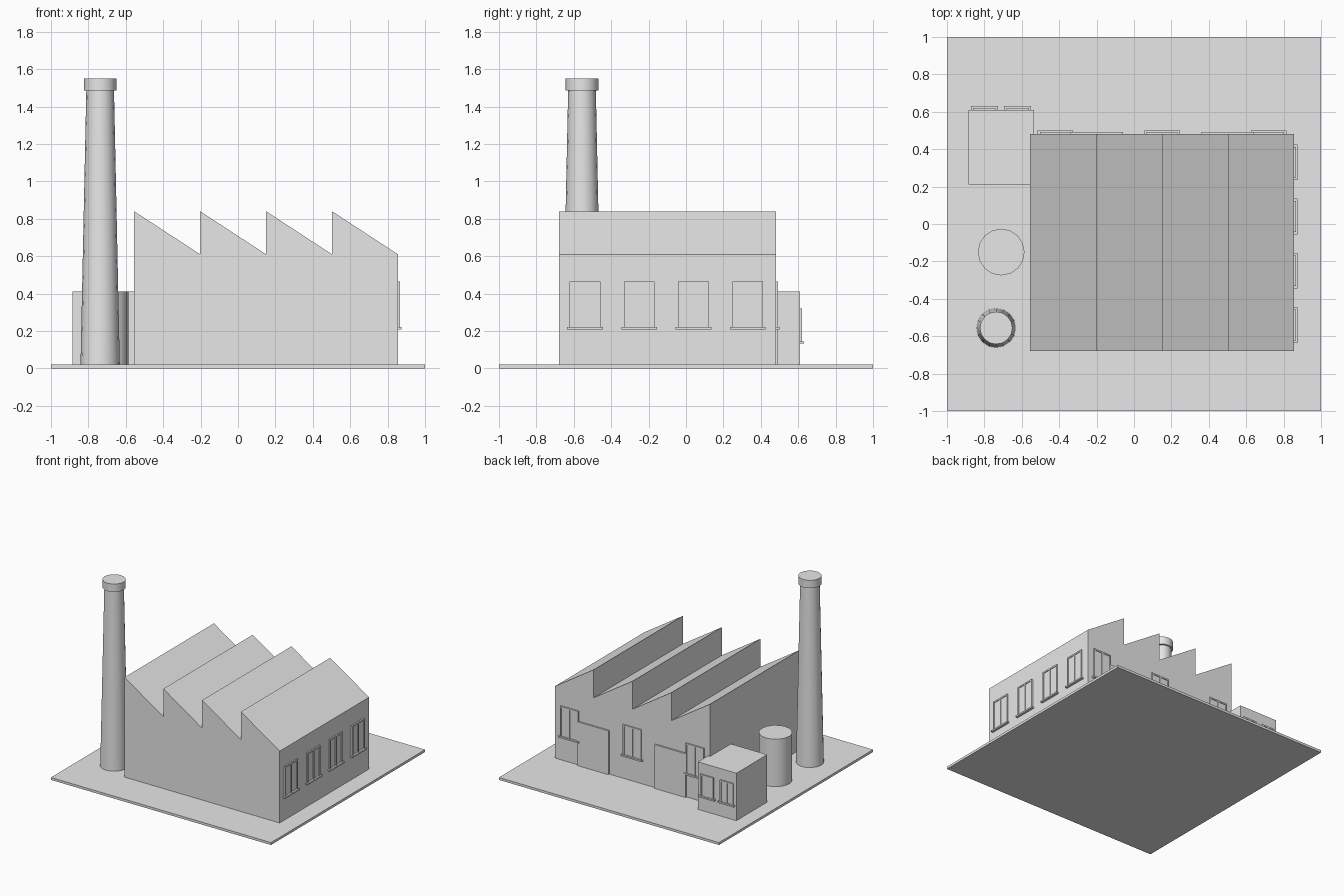
import bpy
import bmesh
from mathutils import Matrix, Vector

if "Cube" in bpy.data.objects:
    bpy.data.objects.remove(bpy.data.objects["Cube"], do_unlink=True)

grey = bpy.data.materials.new("light grey")
grey.use_nodes = True
grey.diffuse_color = (0.8, 0.8, 0.8, 1)
grey.node_tree.nodes["Principled BSDF"].inputs["Base Color"].default_value = (0.8, 0.8, 0.8, 1)

GROUND = 0.02


def finish(name, bm):
    bmesh.ops.recalc_face_normals(bm, faces=bm.faces)
    mesh = bpy.data.meshes.new(name)
    bm.to_mesh(mesh)
    bm.free()
    mesh.materials.append(grey)
    obj = bpy.data.objects.new(name, mesh)
    bpy.context.collection.objects.link(obj)
    return obj


def boxes(name, spans):
    """One object made of boxes, each given as x, y and z ranges."""
    bm = bmesh.new()
    for span in spans:
        centre = Vector([(a + b) / 2 for a, b in span])
        size = Vector([abs(b - a) for a, b in span])
        bmesh.ops.create_cube(bm, size=1, matrix=Matrix.Translation(centre) @ Matrix.Diagonal(size).to_4x4())
    finish(name, bm)


def cylinder(name, x, y, z0, z1, r0, r1):
    bm = bmesh.new()
    bmesh.ops.create_cone(bm, cap_ends=True, segments=16, radius1=r0, radius2=r1, depth=z1 - z0,
                          matrix=Matrix.Translation((x, y, (z0 + z1) / 2)))
    obj = finish(name, bm)
    bpy.ops.object.select_all(action="DESELECT")
    obj.select_set(True)
    bpy.context.view_layer.objects.active = obj
    bpy.ops.object.shade_smooth_by_angle()


def window(name, side, wall, centre, z0, z1, width, sill):
    """Framed window with a central bar and a sill, on the +x or +y side."""
    bar = 0.012
    a, b = centre - width / 2, centre + width / 2
    # Each part: range along the wall, height range, how far it stands out
    parts = [
        ((a, b), (z0, z1), 0.005),
        ((a, a + bar), (z0, z1), 0.011),
        ((b - bar, b), (z0, z1), 0.011),
        ((centre - bar / 2, centre + bar / 2), (z0, z1), 0.011),
        ((a, b), (z1 - bar, z1), 0.011),
        ((centre - sill / 2, centre + sill / 2), (z0 - bar, z0), 0.02),
    ]
    spans = []
    for along, height, out in parts:
        depth = (wall - 0.002, wall + out)
        spans.append((depth, along, height) if side == "x" else (along, depth, height))
    boxes(name, spans)


# Ground slab
boxes("ground_slab", [((-1, 1), (-1, 1), (0, GROUND))])

# Factory hall with a sawtooth roof, extruded from its front outline
left, right, front, back = -0.555, 0.855, -0.68, 0.48
eaves, peak, teeth = 0.61, 0.84, 4
step = (right - left) / teeth
outline = [(right, GROUND), (left, GROUND)]
for i in range(teeth):
    outline.append((left + i * step, peak))
    outline.append((left + (i + 1) * step, eaves))
bm = bmesh.new()
face = bm.faces.new([bm.verts.new((x, front, z)) for x, z in outline])
ext = bmesh.ops.extrude_face_region(bm, geom=[face], use_keep_orig=True)
moved = [v for v in ext["geom"] if isinstance(v, bmesh.types.BMVert)]
bmesh.ops.translate(bm, verts=moved, vec=(0, back - front, 0))
finish("factory_hall", bm)

# Windows along the +x side wall
for i in range(4):
    window(f"side_window_{i + 1}", "x", right, -0.54 + 0.29 * i, 0.22, 0.465, 0.165, 0.19)

# Windows and loading doors on the back wall
for i in range(3):
    window(f"back_window_{i + 1}", "y", back, -0.42 + 0.57 * i, 0.22, 0.465, 0.165, 0.19)
for i, x in enumerate((-0.2, 0.5)):
    boxes(f"loading_door_{i + 1}", [((x - 0.14, x + 0.14), (back - 0.002, back + 0.013), (GROUND, 0.38))])

# Office block with two windows
boxes("office_block", [((-0.885, -0.535), (0.21, 0.61), (GROUND, 0.41))])
for i in range(2):
    window(f"office_window_{i + 1}", "y", 0.61, -0.8 + 0.178 * i, 0.145, 0.32, 0.12, 0.145)

# Storage tank
cylinder("storage_tank", -0.71, -0.15, GROUND, 0.41, 0.125, 0.125)

# Tapered chimney with a wider cap
cylinder("chimney_stack", -0.737, -0.556, GROUND, 1.49, 0.105, 0.074)
cylinder("chimney_cap", -0.737, -0.556, 1.485, 1.55, 0.087, 0.087)
